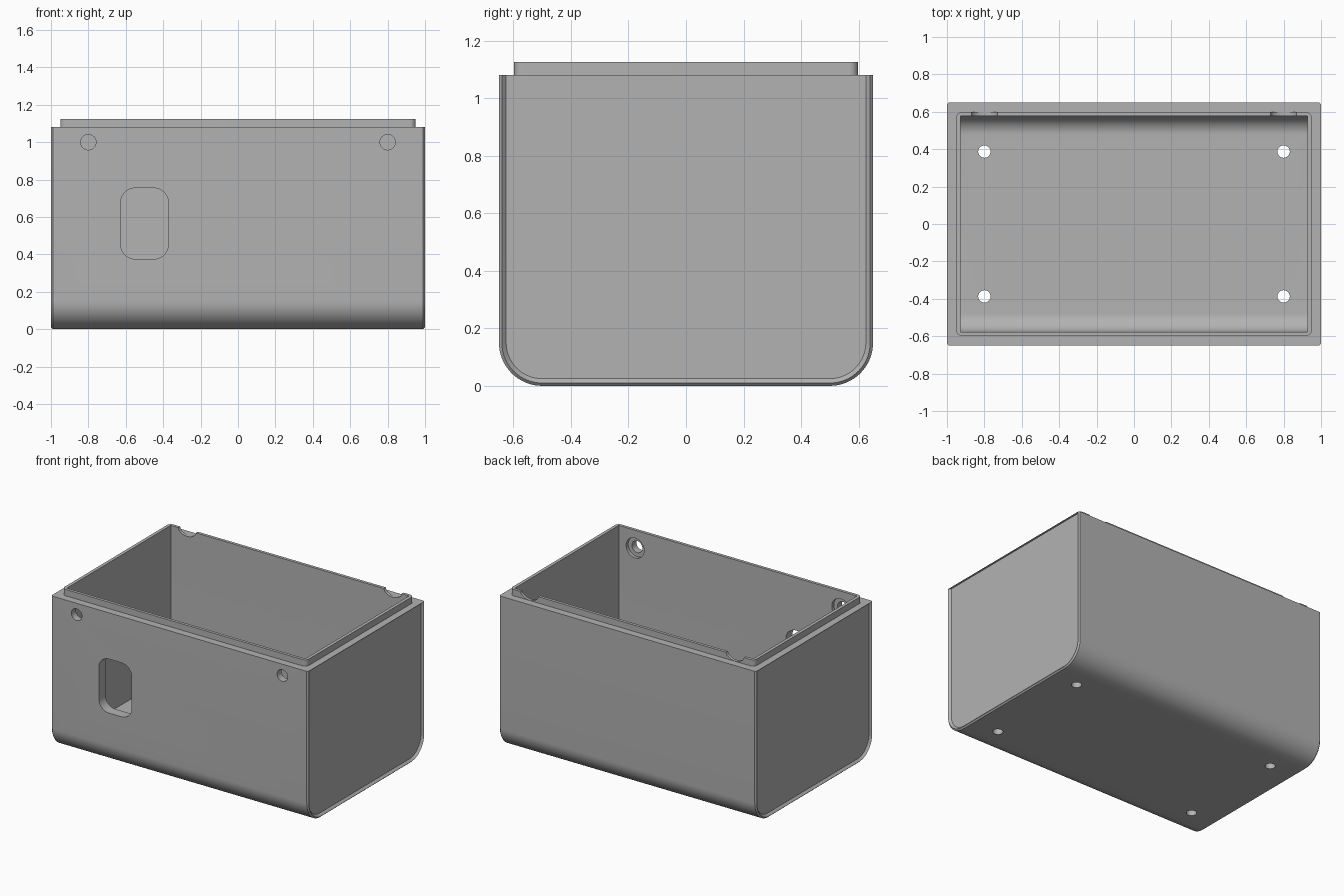
import bpy
import bmesh
import math
from mathutils import Matrix

if "Cube" in bpy.data.objects:
    bpy.data.objects.remove(bpy.data.objects["Cube"], do_unlink=True)

grey = bpy.data.materials.new("mid grey")
grey.use_nodes = True
colour = (0.45, 0.45, 0.45, 1)
grey.diffuse_color = colour
grey.node_tree.nodes["Principled BSDF"].inputs["Base Color"].default_value = colour

BODY_TOP = 1.08
HALF_DEPTH = 0.65


def arc(cx, cy, r, start, end, steps=16):
    return [(cx + r * math.cos(math.radians(start + (end - start) * i / steps)),
             cy + r * math.sin(math.radians(start + (end - start) * i / steps)))
            for i in range(steps + 1)]


def u_profile(inset, radius, top):
    """Open-topped U section in (y, z) with rounded lower corners."""
    w = HALF_DEPTH - inset
    z = inset + radius
    return ([(-w, top)] + arc(radius - w, z, radius, 180, 270)
            + arc(w - radius, z, radius, 270, 360) + [(w, top)])


def rounded_rect(cx, cy, hw, hh, r):
    pts = []
    for sx, sy, a in ((1, 1, 0), (-1, 1, 90), (-1, -1, 180), (1, -1, 270)):
        pts += arc(cx + sx * (hw - r), cy + sy * (hh - r), r, a, a + 90, 10)
    return pts


def loft(name, sections):
    """Skin a list of equal-length closed point loops and cap both ends."""
    bm = bmesh.new()
    loops = [[bm.verts.new(p) for p in s] for s in sections]
    n = len(loops[0])
    for a, b in zip(loops, loops[1:]):
        for i in range(n):
            j = (i + 1) % n
            bm.faces.new((a[i], a[j], b[j], b[i]))
    bm.faces.new(loops[0])
    bm.faces.new(loops[-1])
    bmesh.ops.recalc_face_normals(bm, faces=bm.faces)
    return make_object(name, bm)


def make_object(name, bm):
    mesh = bpy.data.meshes.new(name)
    bm.to_mesh(mesh)
    bm.free()
    mesh.materials.append(grey)
    ob = bpy.data.objects.new(name, mesh)
    bpy.context.collection.objects.link(ob)
    return ob


def cylinder(name, centre, r, depth, axis="Z", squash=1):
    bm = bmesh.new()
    m = Matrix.Translation(centre) @ Matrix.Diagonal((1, 1, squash, 1))
    if axis == "Y":
        m = m @ Matrix.Rotation(math.radians(90), 4, "X")
    bmesh.ops.create_cone(bm, cap_ends=True, segments=40, radius1=r, radius2=r,
                          depth=depth, matrix=m)
    return make_object(name, bm)


def combine(target, tool, operation="DIFFERENCE"):
    tool.hide_render = True
    mod = target.modifiers.new("cut", "BOOLEAN")
    mod.operation = operation
    mod.solver = "EXACT"
    mod.object = tool
    bpy.ops.object.select_all(action="DESELECT")
    bpy.context.view_layer.objects.active = target
    target.select_set(True)
    bpy.ops.object.modifier_apply(modifier=mod.name)
    bpy.data.objects.remove(tool, do_unlink=True)


# Outer body: chamfered rims around shallow recessed end panels
half = [(0.985, 0.025), (1.0, 0.01), (0.99, 0.0)]
stations = [(-x, i) for x, i in half] + [(x, i) for x, i in reversed(half)]
box = loft("box_shell", [[(x, y, z) for y, z in u_profile(i, 0.15 - i, BODY_TOP)]
                         for x, i in stations])

# Raised locating lip
lip = rounded_rect(0, 0, 0.95, 0.598, 0.03)
combine(box, loft("lip", [[(x, y, z) for x, y in lip] for z in (1.0, 1.125)]), "UNION")

# Hollow interior
combine(box, loft("cavity", [[(x, y, z) for y, z in u_profile(0.073, 0.1, 1.3)]
                             for x in (-0.927, 0.927)]))

# Rounded window through the front wall
window = rounded_rect(-0.5, 0.565, 0.128, 0.19, 0.08)
combine(box, loft("window", [[(x, y, z) for x, z in window] for y in (-0.8, -0.4)]))

for side in (-0.8, 0.8):
    # Front screw holes, counterbored from inside
    combine(box, cylinder("screw_hole", (side, -0.6, 1.0), 0.041, 0.3, "Y"))
    combine(box, cylinder("counterbore", (side, -0.5, 1.0), 0.07, 0.2, "Y"))
    # Notches in the back lip
    combine(box, cylinder("lip_notch", (side, 0.58, 1.131), 0.07, 0.13, "Y", 0.7))
    # Floor holes
    for y in (-0.387, 0.387):
        combine(box, cylinder("floor_hole", (side, y, 0), 0.033, 0.4))

bpy.ops.object.select_all(action="DESELECT")
box.select_set(True)
bpy.context.view_layer.objects.active = box
bpy.ops.object.shade_smooth_by_angle(angle=math.radians(30))
